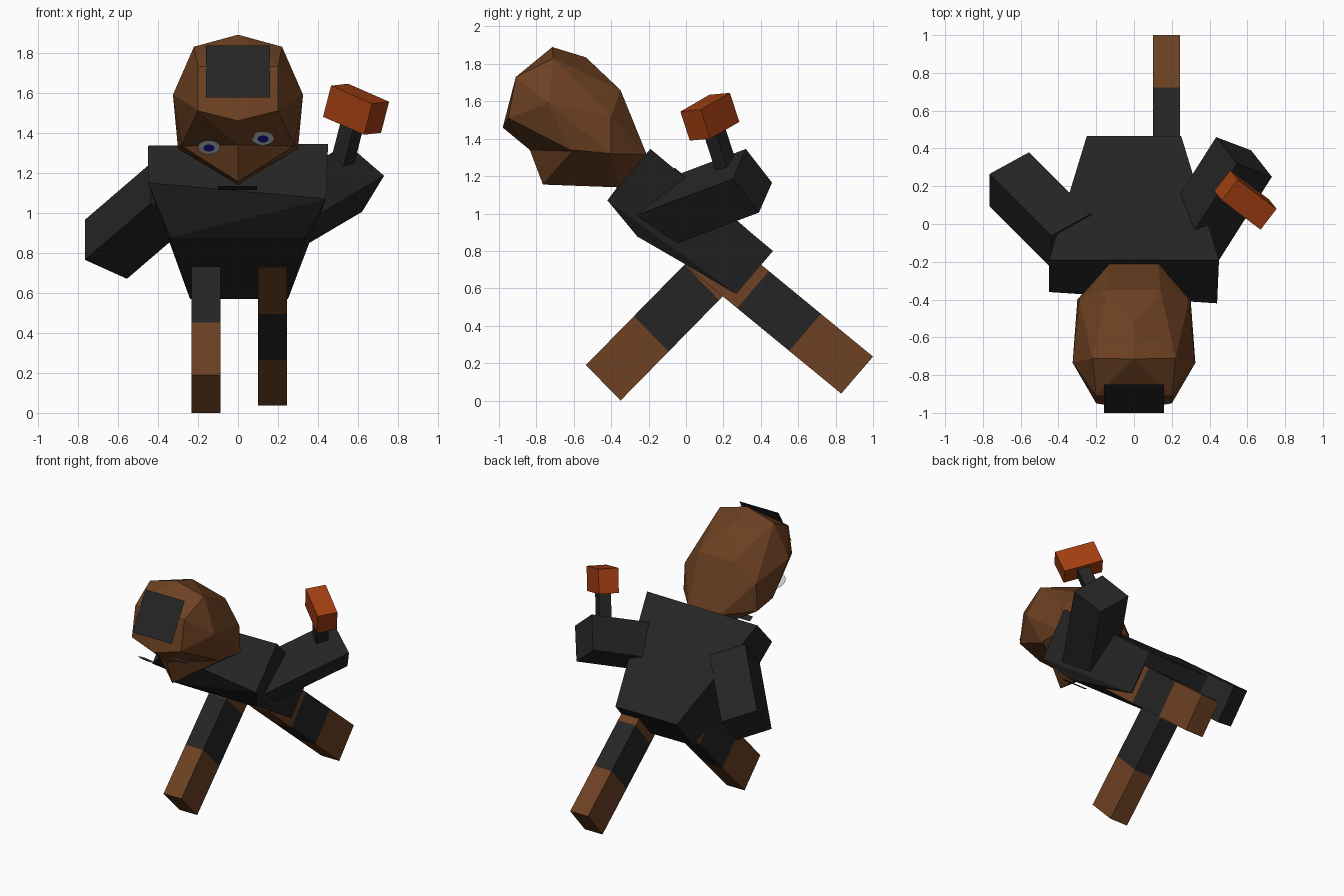
import bpy, bmesh, math
from mathutils import Vector, Matrix

if "Cube" in bpy.data.objects:
    bpy.data.objects.remove(bpy.data.objects["Cube"])


def material(name, rgb):
    m = bpy.data.materials.new(name)
    m.diffuse_color = (*rgb, 1)
    m.use_nodes = True
    m.node_tree.nodes["Principled BSDF"].inputs["Base Color"].default_value = m.diffuse_color
    return m


BROWN = material("brown", (0.15, 0.052, 0.016))
BLACK = material("black", (0.018, 0.018, 0.018))
ORANGE = material("orange", (0.36, 0.05, 0.006))
WHITE = material("white", (0.6, 0.6, 0.6))
BLUE = material("blue", (0.01, 0.01, 0.4))


def finish(name, bm, mat):
    bmesh.ops.recalc_face_normals(bm, faces=bm.faces)
    me = bpy.data.meshes.new(name)
    bm.to_mesh(me)
    bm.free()
    me.materials.append(mat)
    ob = bpy.data.objects.new(name, me)
    bpy.context.collection.objects.link(ob)
    return ob


def box(name, origin, a, b, c, mat):
    """Box from one corner and three edge vectors."""
    bm = bmesh.new()
    bmesh.ops.create_cube(bm, size=1)
    o, a, b, c = map(Vector, (origin, a, b, c))
    for v in bm.verts:
        p = v.co + Vector((0.5, 0.5, 0.5))
        v.co = o + a * p.x + b * p.y + c * p.z
    return finish(name, bm, mat)


def hull(name, groups, mat):
    """Faceted solid: one convex hull per group of points."""
    bm = bmesh.new()
    for pts in groups:
        vs = [bm.verts.new(p) for p in pts]
        res = bmesh.ops.convex_hull(bm, input=vs)
        junk = [g for g in res["geom_interior"] + res["geom_unused"]
                if isinstance(g, bmesh.types.BMVert)]
        bmesh.ops.delete(bm, geom=list(set(junk)), context='VERTS')
    bmesh.ops.dissolve_limit(bm, angle_limit=math.radians(3),
                             verts=bm.verts, edges=bm.edges)
    return finish(name, bm, mat)


def mirrored(pts):
    return [(s * x, y, z) for x, y, z in pts for s in ((1, -1) if x else (1,))]


# Torso, leaning forward
hull("torso", [[(-0.45, -0.19, 1.335), (0.45, -0.19, 1.345),
                (-0.45, -0.36, 1.15), (0.44, -0.42, 1.07),
                (-0.34, -0.26, 0.877), (0.34, -0.26, 0.877),
                (-0.24, 0.27, 0.57), (0.25, 0.27, 0.57),
                (-0.25, 0.465, 0.80), (0.25, 0.465, 0.80)]], BLACK)

# Head: skull and the jaw below the brow
skull = mirrored([(0, -0.715, 1.89), (0.22, -0.71, 1.83), (0, -0.535, 1.835),
                  (0.14, -0.35, 1.66), (0.29, -0.40, 1.52), (0.30, -0.40, 1.32),
                  (0.13, -0.21, 1.315), (0.325, -0.735, 1.59), (0.2, -0.91, 1.73),
                  (0.2, -0.95, 1.51), (0, -0.98, 1.46), (0, -0.835, 1.34),
                  (0.28, -0.62, 1.34), (0, -0.36, 1.14)])
jaw = mirrored([(0, -0.835, 1.34), (0, -0.765, 1.155), (0.29, -0.6, 1.34),
                (0.30, -0.40, 1.32), (0, -0.36, 1.14), (0.1, -0.25, 1.3)])
hull("head", [skull, jaw], BROWN)


# Legs: foot, trouser and hip sections stacked along the leg
def leg(name, x, heel, toe, step, lengths):
    o = Vector((x - 0.0725, *heel))
    across = Vector((0, toe[0] - heel[0], toe[1] - heel[1]))
    d = Vector((0, *step)).normalized()
    for part, mat, n in zip(("foot", "shorts", "hip"), (BROWN, BLACK, BROWN), lengths):
        box(f"{name}_{part}", o, (0.145, 0, 0), across, d * n, mat)
        o = o + d * n


leg("front_leg", -0.16, (-0.535, 0.19), (-0.35, 0.0), (0.257, 0.262), (0.367, 0.385, 0.25))
leg("back_leg", 0.172, (1.0, 0.235), (0.83, 0.037), (-0.28, 0.23), (0.36, 0.36, 0.36))

# Arms
box("left_arm", (-0.765, 0.095, 0.765), (0, 0.17, 0.2), (0.21, 0.115, -0.095),
    Vector((0.605, -0.605, 0.52)) * 0.54, BLACK)
box("right_arm", (0.62, 0.39, 1.005), (0.11, -0.14, 0.18), (-0.185, 0.07, 0.16),
    Vector((-0.33, -0.52, -0.195)), BLACK)

# Hammer
l, w, h = Vector((0.205, -0.155, -0.09)), Vector((-0.085, -0.11, -0.01)), Vector((-0.04, 0.05, -0.155))
o = Vector((0.55, 0.235, 1.645))
box("hammer_head", o, l, w, h, ORANGE)
a, b = l.normalized() * 0.085, w.normalized() * 0.085
box("hammer_handle", o + (l + w + h) / 2 - (a + b) / 2, a, b, h * 2.0, BLACK)


# Thin face details: forehead patch, mouth, eyes
def sheet(name, pts, mat):
    bm = bmesh.new()
    bm.faces.new([bm.verts.new(p) for p in pts])
    me = bpy.data.meshes.new(name)
    bm.to_mesh(me)
    bm.free()
    me.materials.append(mat)
    ob = bpy.data.objects.new(name, me)
    bpy.context.collection.objects.link(ob)


sheet("forehead_patch", [(-0.16, -1.0, 1.575), (0.16, -1.0, 1.575),
                         (0.16, -0.85, 1.835), (-0.16, -0.85, 1.835)], BLACK)
sheet("mouth", [(-0.1, -0.6, 1.115), (0.095, -0.6, 1.115),
                (0.095, -0.64, 1.135), (-0.1, -0.64, 1.135)], BLACK)

n = Vector((0, -0.63, -0.77)).normalized()
up = Vector((0, -0.77, 0.63)).normalized()
for side, c in (("left", (-0.145, -0.86, 1.33)), ("right", (0.125, -0.825, 1.375))):
    for part, r, off, mat in (("eye", 0.056, 0.004, WHITE), ("iris", 0.028, 0.008, BLUE)):
        sheet(f"{side}_{part}",
              [Vector(c) + n * off + Vector((1, 0, 0)) * r * math.cos(t) + up * r * math.sin(t)
               for t in (math.tau * i / 16 for i in range(16))], mat)
